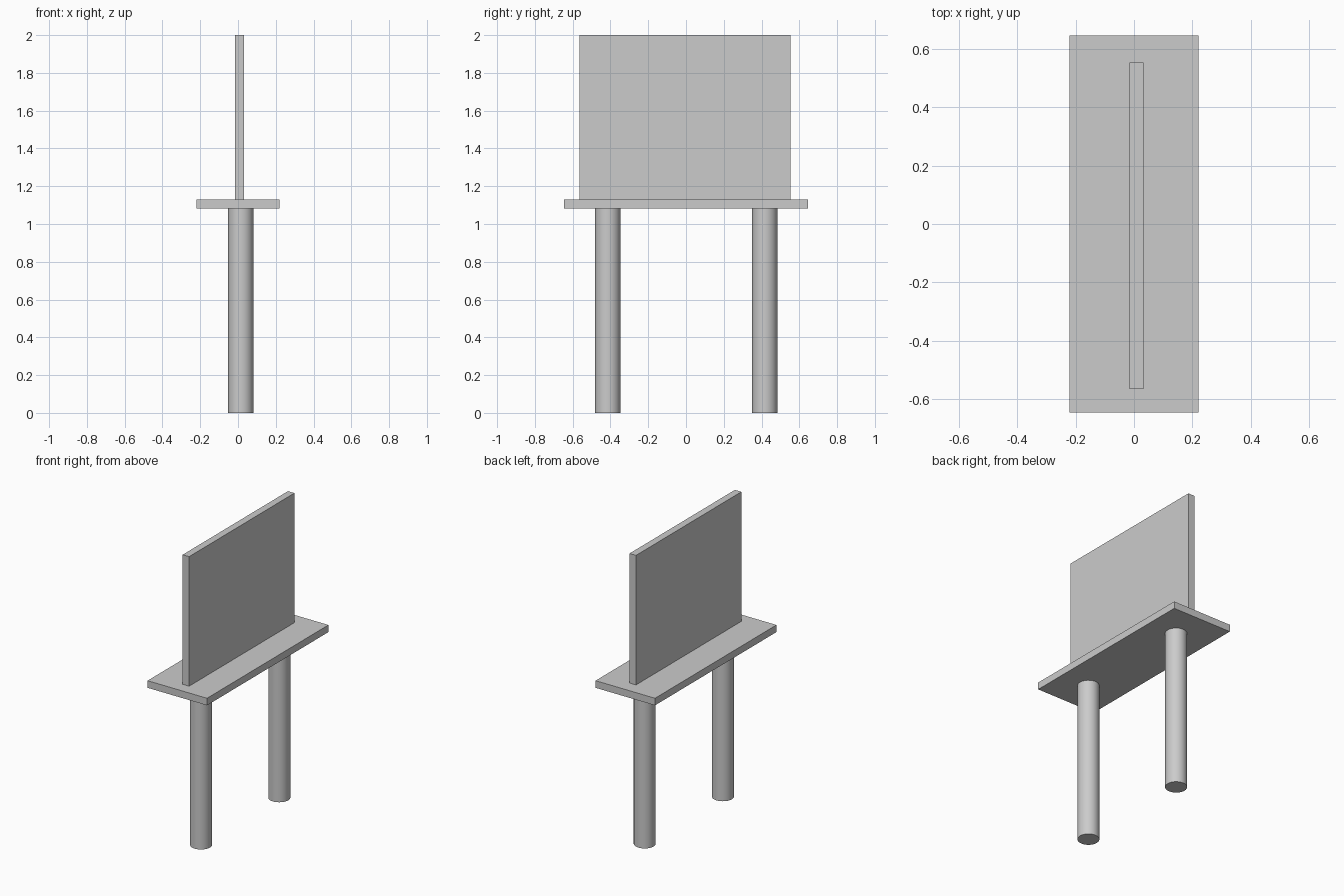
import bpy
import math

if "Cube" in bpy.data.objects:
    bpy.data.objects.remove(bpy.data.objects["Cube"])


def box(name, x, y, z):
    """Box spanning the given (min, max) ranges."""
    spans = (x, y, z)
    bpy.ops.mesh.primitive_cube_add(size=1, location=[(a + b) / 2 for a, b in spans])
    obj = bpy.context.object
    obj.name = name
    obj.scale = [b - a for a, b in spans]
    bpy.ops.object.transform_apply(location=False, rotation=False, scale=True)
    return obj


def post(name, x, y, radius, height):
    """Round smooth-sided post standing on the ground."""
    bpy.ops.mesh.primitive_cylinder_add(vertices=32, radius=radius, depth=height,
                                        location=(x, y, height / 2))
    obj = bpy.context.object
    obj.name = name
    bpy.ops.object.shade_smooth_by_angle(angle=math.radians(40))
    return obj


SHELF_BOTTOM, SHELF_TOP = 1.081, 1.129

# Horizontal shelf
box("shelf", (-0.221, 0.221), (-0.645, 0.645), (SHELF_BOTTOM, SHELF_TOP))

# Upright board, slightly off centre on the shelf
box("upright_panel", (-0.016, 0.032), (-0.565, 0.554), (SHELF_TOP, 2.0))

# Two round legs
for name, y in (("front_leg", -0.414), ("back_leg", 0.417)):
    post(name, 0.015, y, 0.067, SHELF_BOTTOM)
